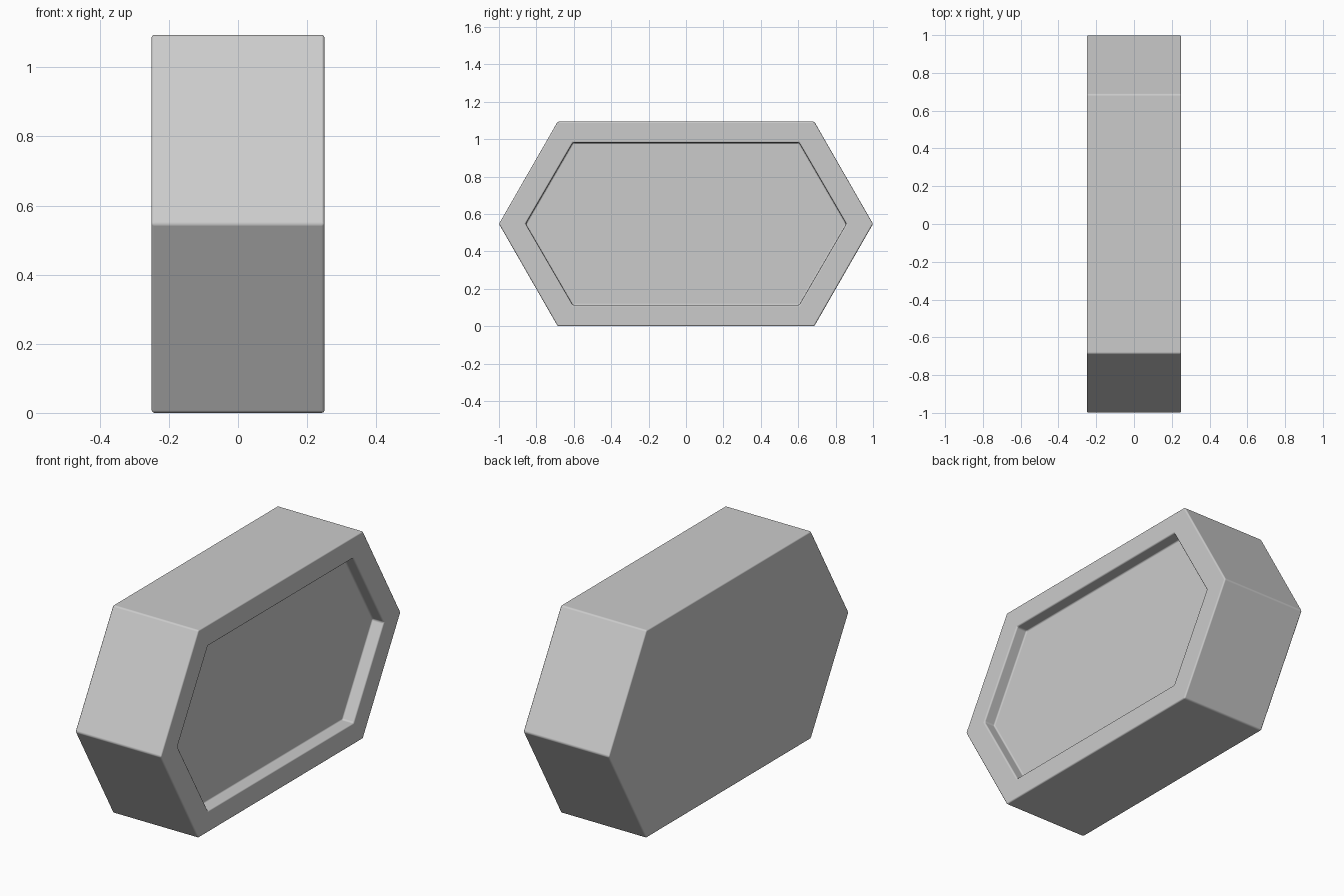
import bpy
import bmesh

if "Cube" in bpy.data.objects:
    bpy.data.objects.remove(bpy.data.objects["Cube"], do_unlink=True)

HEIGHT = 1.094
MID = HEIGHT / 2
HALF_WIDTH = 0.25
RECESS_DEPTH = 0.065

grey = bpy.data.materials.new("plain_grey")
grey.use_nodes = True
colour = (0.6, 0.6, 0.6, 1)
grey.diffuse_color = colour
grey.node_tree.nodes["Principled BSDF"].inputs["Base Color"].default_value = colour


def hexagon(bm, x, tip, corner, half_height):
    """Ring of six vertices, stretched along y, at the given x."""
    outline = [(tip, 0), (corner, half_height), (-corner, half_height),
               (-tip, 0), (-corner, -half_height), (corner, -half_height)]
    return [bm.verts.new((x, y, MID + z)) for y, z in outline]


# Elongated hexagonal block with a sunken panel on its +x side
bm = bmesh.new()
rings = [hexagon(bm, -HALF_WIDTH, 1.0, 0.686, MID),
         hexagon(bm, HALF_WIDTH, 1.0, 0.686, MID),
         hexagon(bm, HALF_WIDTH, 0.857, 0.605, 0.434),
         hexagon(bm, HALF_WIDTH - RECESS_DEPTH, 0.857, 0.605, 0.434)]
for a, b in zip(rings, rings[1:]):
    for i in range(6):
        j = (i + 1) % 6
        bm.faces.new((a[i], a[j], b[j], b[i]))
bm.faces.new(rings[0])
bm.faces.new(rings[-1])
bmesh.ops.recalc_face_normals(bm, faces=bm.faces)

mesh = bpy.data.meshes.new("hexagonal_block")
bm.to_mesh(mesh)
bm.free()
mesh.materials.append(grey)
block = bpy.data.objects.new("hexagonal_block", mesh)
bpy.context.collection.objects.link(block)

# Softly rounded edges
bevel = block.modifiers.new("edge_rounding", "BEVEL")
bevel.width = 0.008
bevel.segments = 3
bevel.limit_method = "ANGLE"
bevel.harden_normals = True

bpy.ops.object.select_all(action="DESELECT")
block.select_set(True)
bpy.context.view_layer.objects.active = block
bpy.ops.object.shade_smooth_by_angle()
mesh.polygons.foreach_set("use_smooth", [True] * len(mesh.polygons))
